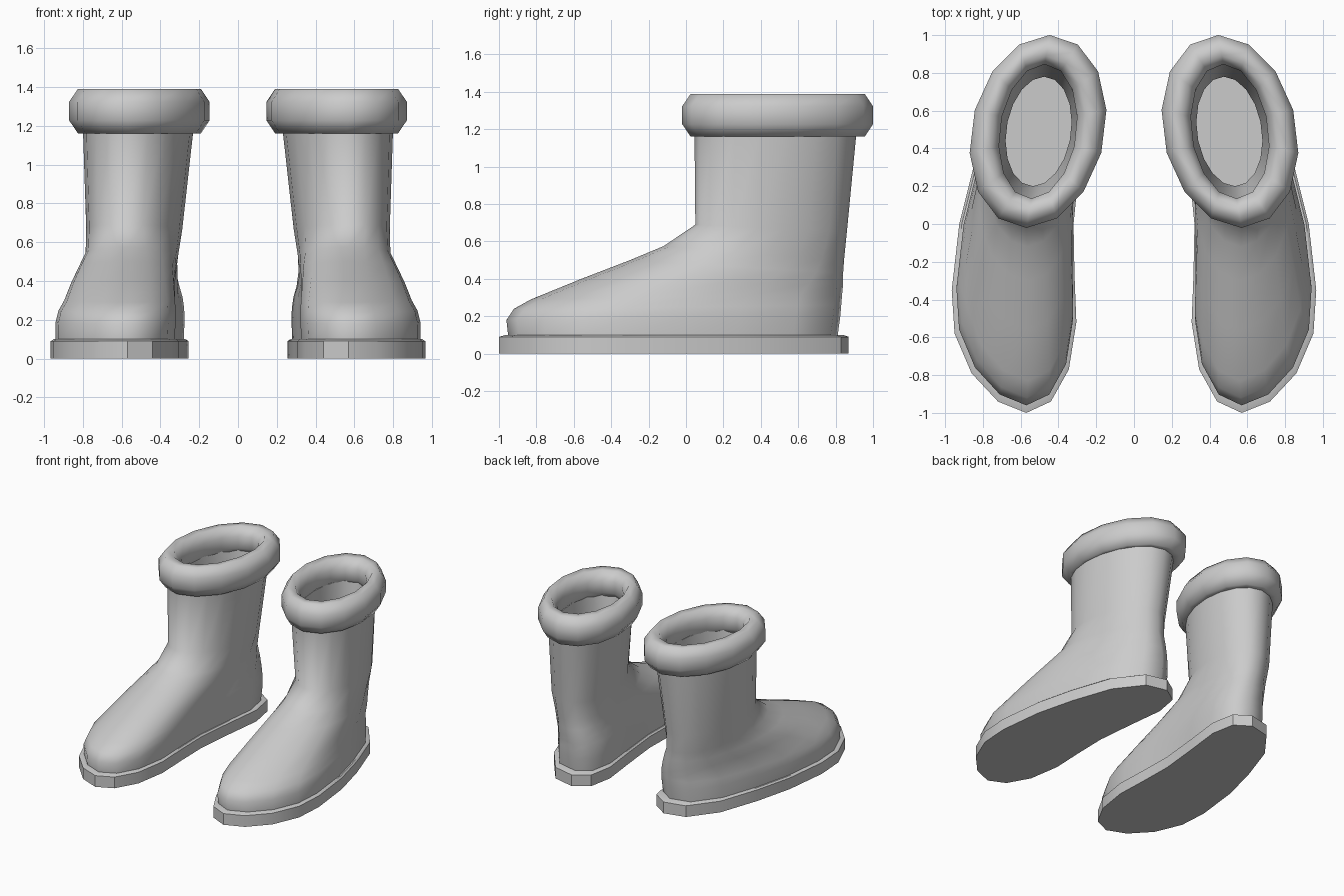
import bpy, bmesh, math

cube = bpy.data.objects.get("Cube")
if cube:
    bpy.data.objects.remove(cube)

grey = bpy.data.materials.new("plain_grey")
grey.use_nodes = True
COLOUR = (0.6, 0.6, 0.6, 1)
grey.diffuse_color = COLOUR
grey.node_tree.nodes["Principled BSDF"].inputs["Base Color"].default_value = COLOUR

# Sole outline of the left boot, from toe around the outer side to the heel and back
FOOT = [(.57, -1), (.72, -.94), (.86, -.79), (.95, -.58), (.965, -.35), (.925, 0),
        (.85, .3), (.74, .62), (.58, .83), (.41, .87), (.29, .79), (.255, .6),
        (.29, .3), (.32, 0), (.315, -.27), (.305, -.52), (.345, -.77), (.44, -.94)]
N = len(FOOT)
FOOT_UV = [((x - .255) / .71, (y + 1) / 1.87) for x, y in FOOT]


def oval(n):
    """Slightly skewed oval in the unit square, starting at the front."""
    angles = [2 * math.pi * i / n for i in range(n)]
    return [(.5 + .5 * math.sin(t + .17), .5 - .5 * math.cos(t)) for t in angles]


SHAFT_UV = oval(N)


def ring(front, back, inner, outer, blend):
    """Tilted section between front and back (y, z), from foot shape to oval."""
    points = []
    for (fu, fv), (su, sv) in zip(FOOT_UV, SHAFT_UV):
        u, v = fu + (su - fu) * blend, fv + (sv - fv) * blend
        points.append((inner + (outer - inner) * u,
                       front[0] + (back[0] - front[0]) * v,
                       front[1] + (back[1] - front[1]) * v))
    return points


def loft(name, rings, side, cap_start=False, cap_end=False, closed=False, angle=50):
    bm = bmesh.new()
    rows = [[bm.verts.new((x * side, y, z)) for x, y, z in r] for r in rings]
    pairs = list(zip(rows, rows[1:]))
    if closed:
        pairs.append((rows[-1], rows[0]))
    for a, b in pairs:
        for i in range(len(a)):
            j = (i + 1) % len(a)
            face = (a[i], a[j], b[j], b[i])
            bm.faces.new(face if side > 0 else face[::-1])
    if cap_start:
        bm.faces.new(rows[0][::-1] if side > 0 else rows[0])
    if cap_end:
        bm.faces.new(rows[-1] if side > 0 else rows[-1][::-1])
    mesh = bpy.data.meshes.new(name)
    bm.to_mesh(mesh)
    bm.free()
    mesh.materials.append(grey)
    obj = bpy.data.objects.new(name, mesh)
    bpy.context.collection.objects.link(obj)
    bpy.ops.object.select_all(action='DESELECT')
    obj.select_set(True)
    bpy.context.view_layer.objects.active = obj
    bpy.ops.object.shade_smooth_by_angle(angle=math.radians(angle))


# Foot and shaft outside, then down the lining to the footbed
UPPER = [
    ring((-.95, .09), (.81, .09), .28, .94, 0),
    ring((-.96, .18), (.825, .2), .275, .94, 0),
    ring((-.92, .24), (.83, .26), .275, .925, .03),
    ring((-.83, .29), (.835, .32), .278, .895, .1),
    ring((-.56, .4), (.84, .37), .285, .86, .25),
    ring((-.3, .5), (.84, .43), .29, .82, .45),
    ring((-.12, .575), (.845, .5), .297, .785, .75),
    ring((.05, .69), (.86, .65), .287, .782, 1),
    ring((.045, 1.22), (.915, 1.22), .225, .8, 1),
    ring((.11, 1.22), (.86, 1.22), .3, .73, 1),
    ring((.2, .65), (.78, .65), .33, .68, 1),
    ring((.2, .11), (.78, .11), .33, .68, 1),
]

SOLE = [[(x, y, z) for x, y in FOOT] for z in (0, .09)]
SOLE.append(ring((-.965, .1), (.84, .1), .27, .95, 0))

# Padded cuff: a flattened tube swept around the oval
CUFF = []
for k in range(8):
    a = 2 * math.pi * (k + .5) / 8
    r, z = .084 * math.cos(a), 1.275 + .124 * math.sin(a)
    CUFF.append([(.508 + (u - .5) * 2 * (.285 + r), .49 + (v - .5) * 2 * (.433 + r), z)
                 for u, v in oval(14)])

for label, side in (("left", 1), ("right", -1)):
    loft(label + "_boot_upper", UPPER, side, cap_end=True, angle=60)
    loft(label + "_sole", SOLE, side, cap_start=True, cap_end=True, angle=35)
    loft(label + "_cuff", CUFF, side, closed=True, angle=80)
